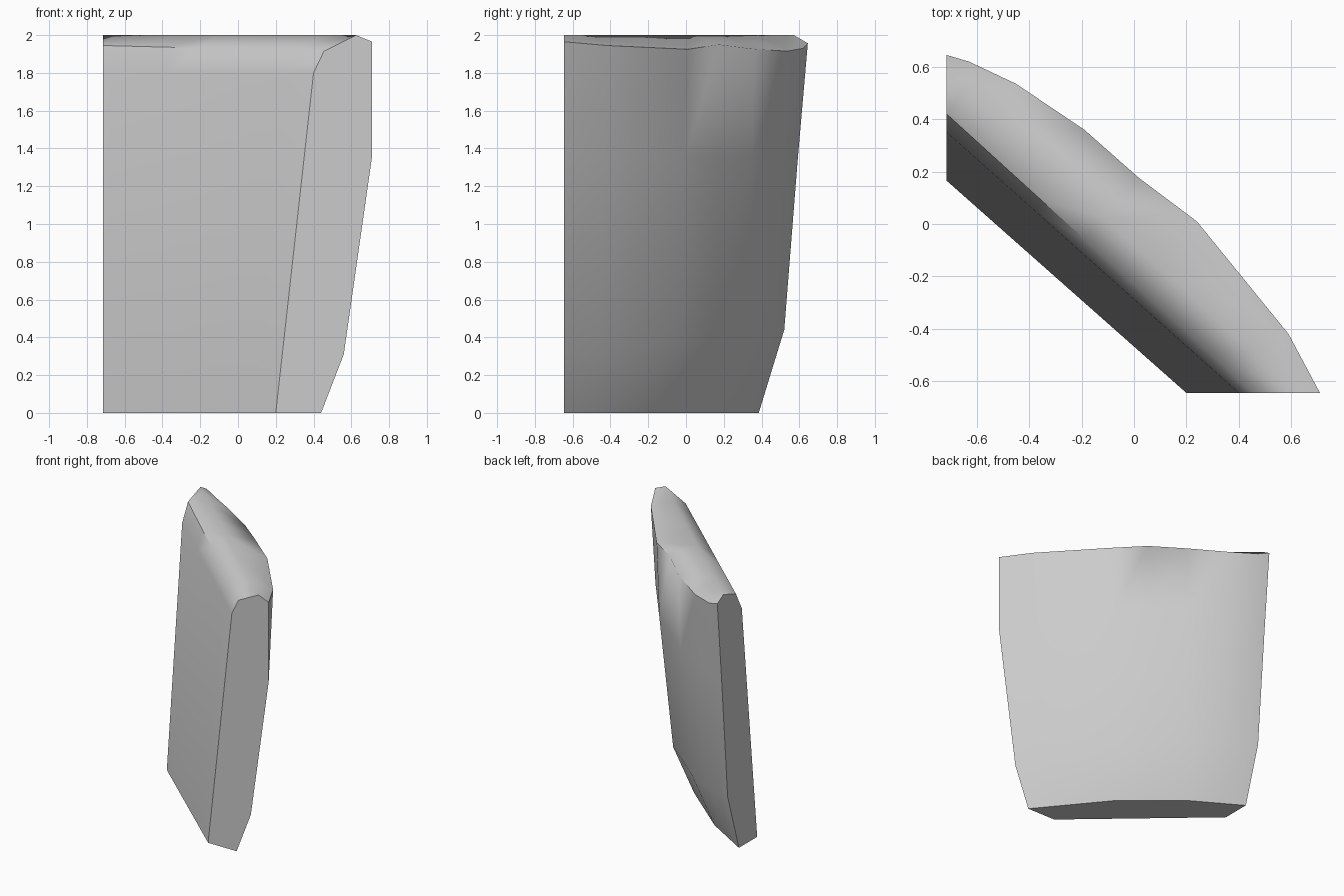
import bpy, bmesh
from mathutils import Vector

cube = bpy.data.objects.get("Cube")
if cube:
    bpy.data.objects.remove(cube, do_unlink=True)

# One plain stone colour
stone = bpy.data.materials.new("stone_grey")
stone.use_nodes = True
colour = (0.6, 0.6, 0.6, 1.0)
stone.diffuse_color = colour
stone.node_tree.nodes["Principled BSDF"].inputs["Base Color"].default_value = colour

# Bulging back rim, one point per column along the slab
rim = [Vector(p) for p in (
    (-0.715, 0.645, 1.957), (-0.63, 0.62, 1.93), (-0.45, 0.535, 1.915),
    (-0.19, 0.36, 1.926), (0.02, 0.175, 1.95), (0.24, 0.01, 1.925),
    (0.59, -0.42, 1.945), (0.71, -0.645, 1.965))]
COLS = len(rim)

# Distance of each column along the rim, 0 to 1
dist = [0.0]
for a, b in zip(rim, rim[1:]):
    dist.append(dist[-1] + (b - a).length)
t = [d / dist[-1] for d in dist]


def row(points):
    """Fill every column between (column, point) keys."""
    out = []
    for (i, a), (j, b) in zip(points, points[1:]):
        a, b = Vector(a), Vector(b)
        out += [a.lerp(b, (t[k] - t[i]) / (t[j] - t[i])) for k in range(i, j)]
    return out + [Vector(points[-1][1])]


def straight(a, b):
    return row([(0, a), (COLS - 1, b)])


def between(low, high, factors, heights):
    """Ring partway out from one row to another, at given heights."""
    ring = []
    for a, b, f, z in zip(low, high, factors, heights):
        p = a.lerp(b, f)
        p.z = z
        ring.append(p)
    return ring


# Flat inner wall, rounded top and curved back as rows around the section
back_foot = row([(0, (-0.715, 0.385, 0)), (3, (-0.367, 0.18, 0)),
                 (5, (0.051, -0.171, 0)), (7, (0.44, -0.645, 0))])
back_low = between(back_foot, rim,
                   (0.52, 0.54, 0.59, 0.64, 0.61, 0.56, 0.43, 0.444),
                   (0.44, 0.43, 0.42, 0.40, 0.38, 0.36, 0.33, 0.31))
back_high = between(back_foot, rim,
                    (0.80, 0.83, 0.89, 0.94, 0.95, 0.93, 0.88, 1.0), (1.36,) * COLS)
rows = [
    straight((-0.715, 0.165, 0), (0.20, -0.645, 0)),
    straight((-0.715, 0.35, 1.81), (0.40, -0.645, 1.80)),
    straight((-0.715, 0.42, 1.945), (0.455, -0.645, 1.915)),
    straight((-0.715, 0.57, 2.0), (0.625, -0.645, 2.0)),
    rim, back_high, back_low, back_foot]

# Skin the rows, then close both cut ends
bm = bmesh.new()
grid = [[bm.verts.new(p) for p in r] for r in rows]
for k, r in enumerate(grid):
    nxt = grid[(k + 1) % len(grid)]
    for c in range(COLS - 1):
        bm.faces.new((r[c], r[c + 1], nxt[c + 1], nxt[c]))
ends = [bm.faces.new([r[c] for r in grid]) for c in (0, COLS - 1)]
bmesh.ops.recalc_face_normals(bm, faces=bm.faces)

# Smooth faces with crisp cut ends, foot, back rim and part of the inner rim
for face in bm.faces:
    face.smooth = True
for face in ends:
    for edge in face.edges:
        edge.smooth = False
for k, columns in ((0, range(7)), (2, range(4)), (4, (0, 1, 2, 4, 5, 6)), (7, range(7))):
    for c in columns:
        bm.edges.get((grid[k][c], grid[k][c + 1])).smooth = False

mesh = bpy.data.meshes.new("stone_slab")
bm.to_mesh(mesh)
bm.free()
mesh.materials.append(stone)
slab = bpy.data.objects.new("stone_slab", mesh)
bpy.context.collection.objects.link(slab)
